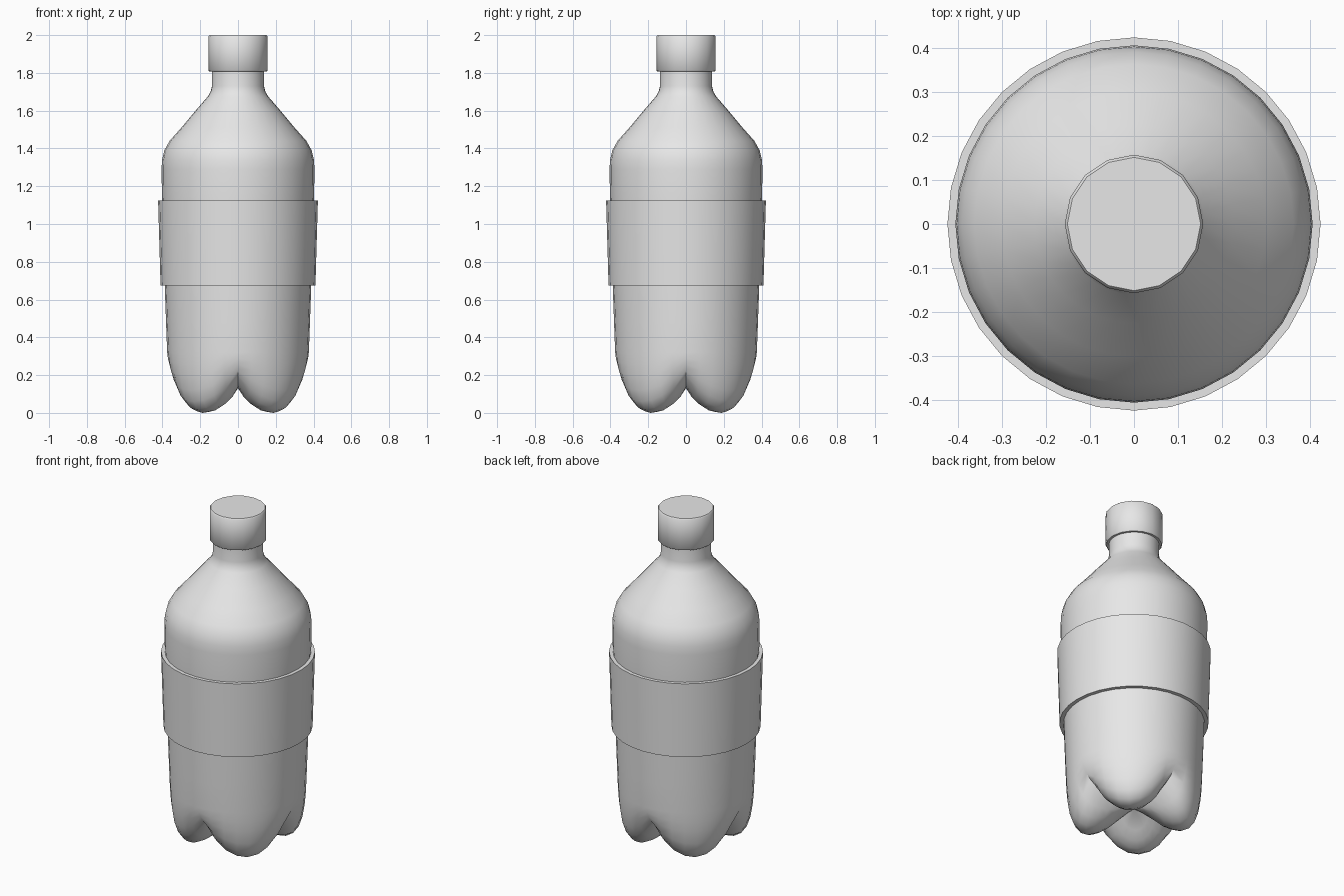
import bpy, bmesh, math

cube = bpy.data.objects.get("Cube")
if cube:
    bpy.data.objects.remove(cube, do_unlink=True)

grey = bpy.data.materials.new("plain_grey")
grey.use_nodes = True
grey.diffuse_color = (0.8, 0.8, 0.8, 1)
grey.node_tree.nodes["Principled BSDF"].inputs["Base Color"].default_value = (0.8, 0.8, 0.8, 1)


def lathe(name, profile, segments, closed=False):
    """Sweep profile(angle) -> [(radius, height)] around z; radius 0 becomes a pole."""
    bm = bmesh.new()
    columns = []
    for i in range(segments):
        a = 2 * math.pi * i / segments
        columns.append([bm.verts.new((r * math.cos(a), r * math.sin(a), z))
                        for r, z in profile(a)])
    for i in range(segments):
        left, right = columns[i], columns[(i + 1) % segments]
        count = len(left)
        for j in range(count if closed else count - 1):
            k = (j + 1) % count
            bm.faces.new((left[j], right[j], right[k], left[k]))
    # merge the poles and orient the shell
    bmesh.ops.remove_doubles(bm, verts=bm.verts, dist=0.00001)
    bmesh.ops.dissolve_degenerate(bm, edges=bm.edges, dist=0.00001)
    bmesh.ops.recalc_face_normals(bm, faces=bm.faces)
    mesh = bpy.data.meshes.new(name)
    bm.to_mesh(mesh)
    bm.free()
    mesh.materials.append(grey)
    mesh.shade_smooth()
    mesh.set_sharp_from_angle(angle=math.radians(45))
    obj = bpy.data.objects.new(name, mesh)
    bpy.context.collection.objects.link(obj)
    return obj


# Base: foot section on the diagonals, groove section between the feet
foot = [(0, .13), (.06, .11), (.12, .065), (.17, .025), (.22, .005), (.265, 0), (.305, .018),
        (.335, .06), (.355, .12), (.367, .2), (.372, .26), (.375, .32)]
groove = [(0, .13), (.05, .13), (.1, .132), (.15, .137), (.2, .147), (.24, .16), (.28, .18),
          (.31, .2), (.34, .23), (.36, .26), (.371, .29), (.375, .32)]
# Wall, shoulder and neck
upper = [(.381, .48), (.388, .68), (.402, 1.12), (.405, 1.29), (.402, 1.34), (.39, 1.39),
         (.362, 1.44), (.3, 1.51), (.225, 1.6), (.16, 1.675), (.145, 1.7), (.138, 1.73), (.138, 1.84)]


def bottle_profile(angle):
    w = abs(math.sin(2 * angle)) ** 0.75
    base = [(g[0] + (f[0] - g[0]) * w, g[1] + (f[1] - g[1]) * w)
            for f, g in zip(foot, groove)]
    return base + upper


lathe("bottle_body", bottle_profile, 32)

# Wrapped label band
lathe("label_band", lambda a: [(.38, .675), (.41, .675), (.423, 1.125), (.396, 1.125)], 32, True)

# Screw cap with a softened top rim
lathe("screw_cap", lambda a: [(.12, 1.808), (.152, 1.808), (.157, 1.813), (.157, 1.993),
                              (.151, 2), (0, 2)], 16)
